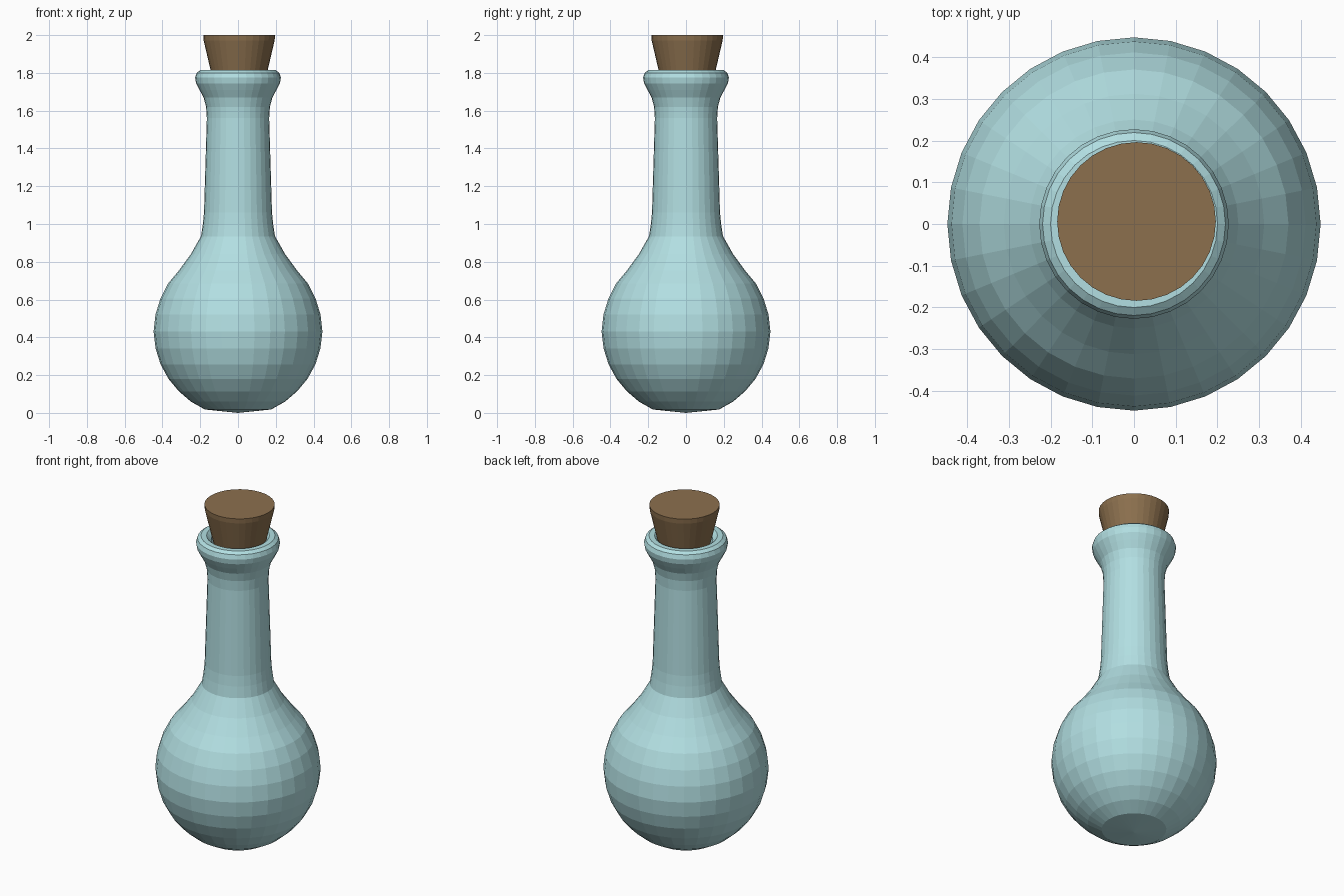
import bpy, bmesh, math

if "Cube" in bpy.data.objects:
    bpy.data.objects.remove(bpy.data.objects["Cube"])

SIDES = 32

def material(name, color):
    m = bpy.data.materials.new(name)
    m.diffuse_color = (*color, 1)
    m.use_nodes = True
    m.node_tree.nodes["Principled BSDF"].inputs["Base Color"].default_value = m.diffuse_color
    return m

def lathe(name, profile, mat, center=(0, 0)):
    """Revolve (radius, z) points around z; radius 0 makes a pole."""
    bm = bmesh.new()
    rings = []
    for r, z in profile:
        if r == 0:
            rings.append([bm.verts.new((0, 0, z))] * SIDES)
        else:
            rings.append([bm.verts.new((r * math.cos(2 * math.pi * i / SIDES),
                                        r * math.sin(2 * math.pi * i / SIDES), z))
                          for i in range(SIDES)])
    for a, b in zip(rings, rings[1:]):
        for i in range(SIDES):
            j = (i + 1) % SIDES
            bm.faces.new(dict.fromkeys((a[i], a[j], b[j], b[i])))
    bmesh.ops.recalc_face_normals(bm, faces=bm.faces[:])
    me = bpy.data.meshes.new(name)
    bm.to_mesh(me)
    bm.free()
    me.materials.append(mat)
    ob = bpy.data.objects.new(name, me)
    ob.location = (*center, 0)
    bpy.context.collection.objects.link(ob)
    return ob

glass = material("pale blue glass", (0.445, 0.737, 0.76))
cork = material("brown cork", (0.262, 0.162, 0.076))

# Round body, tapered neck, flared lip and the inside of the mouth
lathe("bottle", [
    (0, 0.0), (0.175, 0.018), (0.25, 0.06), (0.313, 0.114), (0.368, 0.18),
    (0.41, 0.257), (0.436, 0.34), (0.447, 0.43), (0.437, 0.52), (0.411, 0.605),
    (0.37, 0.685), (0.312, 0.755), (0.25, 0.84), (0.196, 0.935), (0.186, 1.0),
    (0.18, 1.06), (0.165, 1.56), (0.169, 1.62), (0.182, 1.67), (0.204, 1.71),
    (0.222, 1.745), (0.227, 1.775), (0.219, 1.80), (0.2, 1.814),
    (0.17, 1.814), (0.145, 1.79), (0.135, 1.70),
], glass)

# Stopper, set slightly off centre
lathe("stopper", [
    (0, 1.68), (0.118, 1.68), (0.15, 1.81), (0.188, 1.972), (0.19, 2.0), (0, 2.0),
], cork, (0.006, 0.006))
